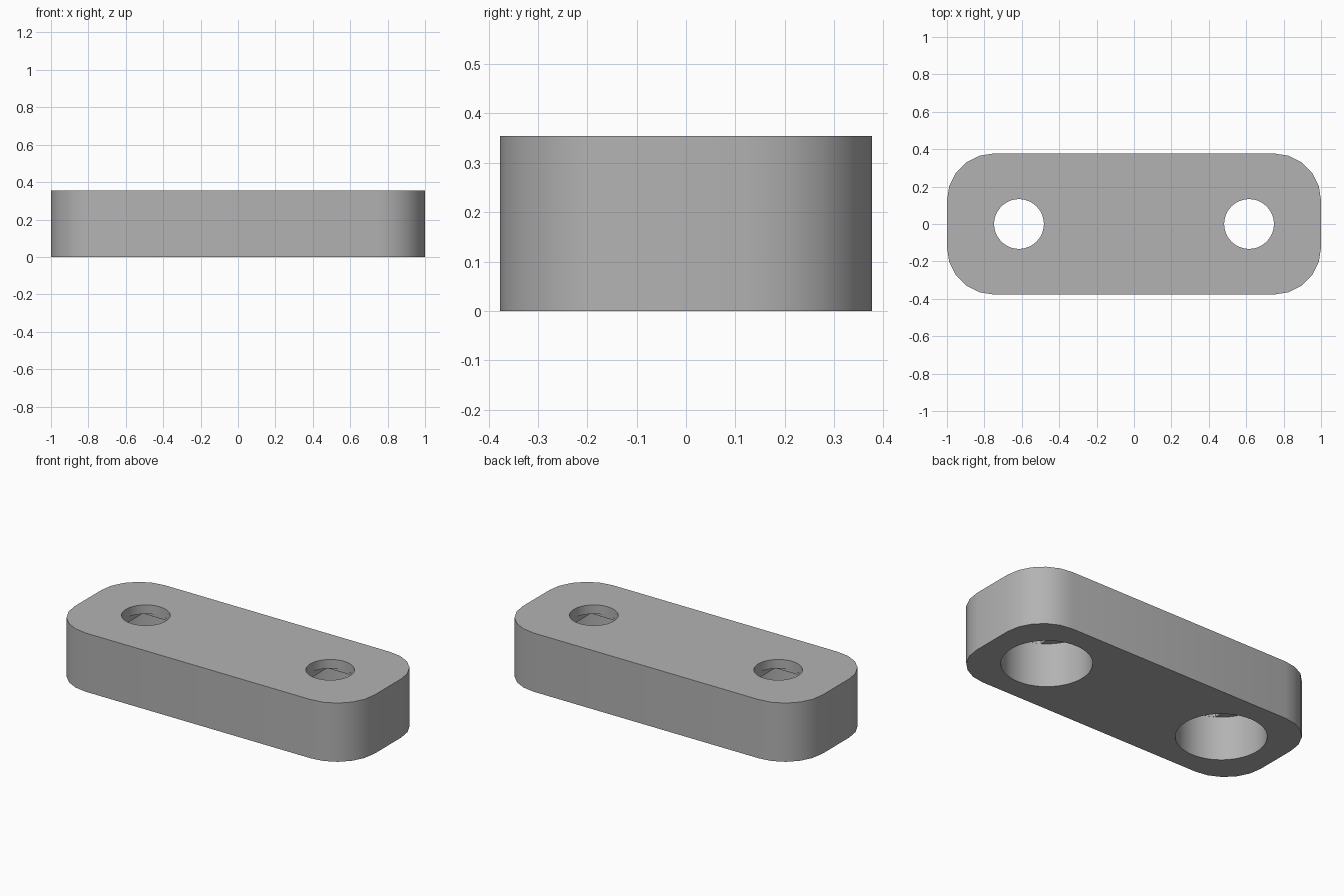
import bpy, bmesh
from math import sin, cos, asin, pi, radians

cube = bpy.data.objects.get("Cube")
if cube:
    bpy.data.objects.remove(cube, do_unlink=True)

HALF_X, HALF_Y, HEIGHT, CORNER = 1.0, 0.377, 0.354, 0.25
HOLE_X, HOLE_R, BORE_R = 0.615, 0.133, 0.248
BORE_TOP, STEP = 0.266, 0.017

grey = bpy.data.materials.new("plain grey")
grey.use_nodes = True
colour = (0.45, 0.45, 0.45, 1)
grey.diffuse_color = colour
grey.node_tree.nodes["Principled BSDF"].inputs["Base Color"].default_value = colour


def arc(cx, cy, r, start, end, steps):
    return [(cx + r * cos(start + (end - start) * i / steps),
             cy + r * sin(start + (end - start) * i / steps)) for i in range(steps + 1)]


def prism(name, outline, bottom, top):
    """Extrude a flat outline between two heights."""
    bm = bmesh.new()
    face = bm.faces.new([bm.verts.new((x, y, bottom)) for x, y in outline])
    grown = bmesh.ops.extrude_face_region(bm, geom=[face])["geom"]
    bmesh.ops.translate(bm, vec=(0, 0, top - bottom),
                        verts=[v for v in grown if isinstance(v, bmesh.types.BMVert)])
    bmesh.ops.recalc_face_normals(bm, faces=bm.faces)
    mesh = bpy.data.meshes.new(name)
    bm.to_mesh(mesh)
    bm.free()
    mesh.materials.append(grey)
    obj = bpy.data.objects.new(name, mesh)
    bpy.context.collection.objects.link(obj)
    return obj


# Rounded plate
outline = []
for i, (sx, sy) in enumerate([(1, 1), (-1, 1), (-1, -1), (1, -1)]):
    outline += arc(sx * (HALF_X - CORNER), sy * (HALF_Y - CORNER), CORNER,
                   i * pi / 2, (i + 1) * pi / 2, 5)
plate = prism("plate", outline, 0, HEIGHT)

# Screw hole stages: wide bore, bridging slot, bridging square, narrow hole
s = HOLE_R + 0.0005
a = asin((s + 0.0005) / BORE_R)
inner = BORE_R - 0.001
stages = [
    ("bore", arc(0, 0, BORE_R, 0, 2 * pi, 64)[:-1], BORE_TOP),
    ("slot", arc(0, 0, inner, pi / 2 - a, pi / 2 + a, 12)
     + arc(0, 0, inner, 1.5 * pi - a, 1.5 * pi + a, 12), BORE_TOP + STEP),
    ("square", [(s, s), (-s, s), (-s, -s), (s, -s)], BORE_TOP + 2 * STEP),
    ("hole", arc(0, 0, HOLE_R, 0, 2 * pi, 48)[:-1], HEIGHT + 0.1),
]
for side, x in (("left", HOLE_X), ("right", -HOLE_X)):
    for label, shape, top in stages:
        cutter = prism(f"{side}_{label}_cutter", shape, -0.1, top)
        cutter.location.x = x
        cutter.hide_render = True
        cutter.hide_set(True)
        cutter.display_type = 'WIRE'
        cut = plate.modifiers.new(f"{side} {label}", 'BOOLEAN')
        cut.operation = 'DIFFERENCE'
        cut.solver = 'EXACT'
        cut.object = cutter

# Bake the cuts, then smooth the curved walls
bpy.context.view_layer.update()
baked = bpy.data.meshes.new_from_object(plate.evaluated_get(bpy.context.evaluated_depsgraph_get()))
plate.modifiers.clear()
plate.data = baked
for obj in [o for o in bpy.data.objects if o.name.endswith("_cutter")]:
    bpy.data.objects.remove(obj, do_unlink=True)
bpy.ops.object.select_all(action='DESELECT')
plate.select_set(True)
bpy.context.view_layer.objects.active = plate
bpy.ops.object.shade_smooth_by_angle(angle=radians(30))
